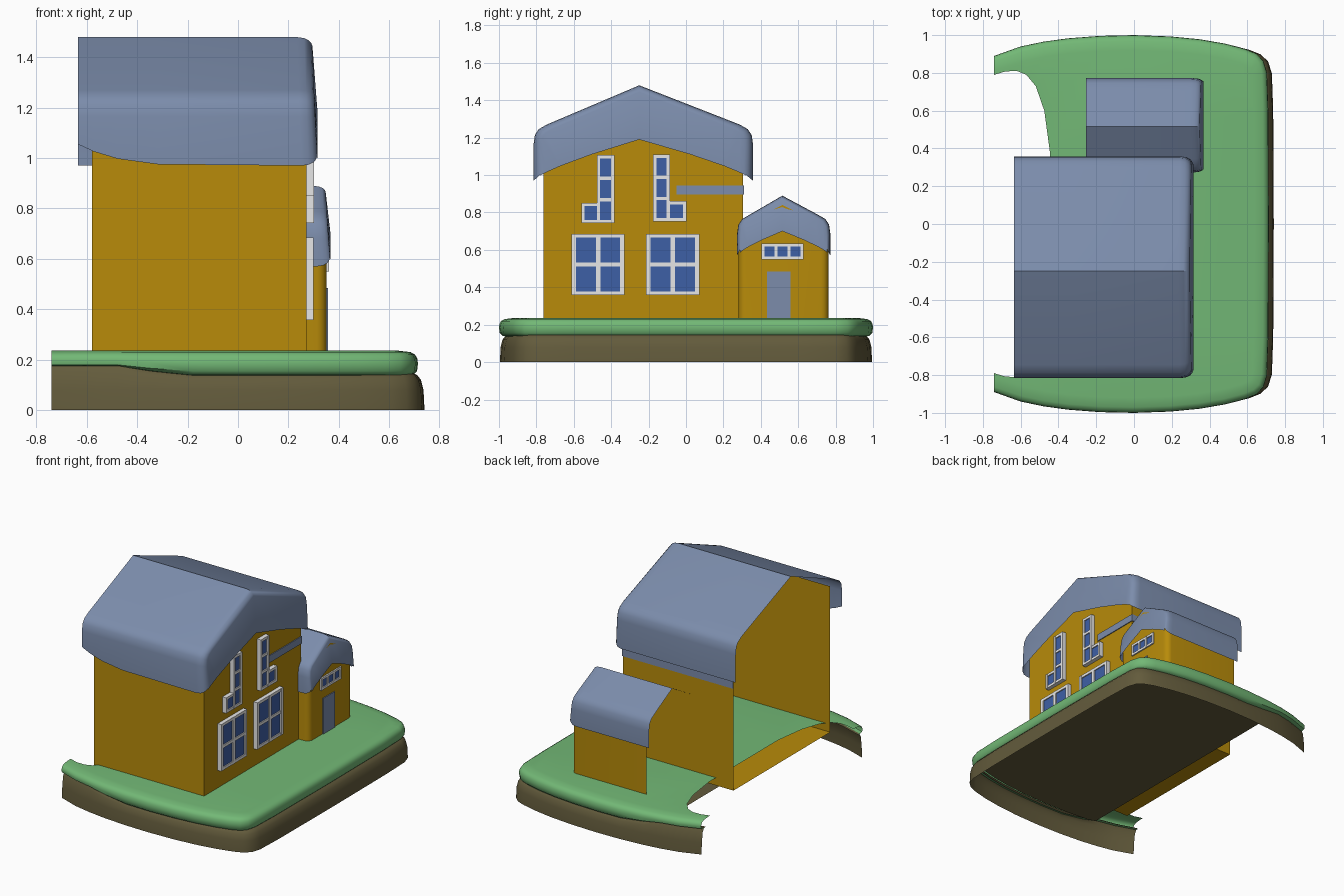
import bpy, bmesh, math
from mathutils import Vector

cube = bpy.data.objects.get("Cube")
if cube:
    bpy.data.objects.remove(cube)


def material(name, rgb):
    m = bpy.data.materials.new(name)
    m.use_nodes = True
    m.diffuse_color = (*rgb, 1)
    bsdf = next(n for n in m.node_tree.nodes if n.type == 'BSDF_PRINCIPLED')
    bsdf.inputs["Base Color"].default_value = (*rgb, 1)
    return m


GREEN = material("grass green", (0.17, 0.48, 0.18))
BROWN = material("earth brown", (0.125, 0.105, 0.045))
YELLOW = material("ochre wall", (0.48, 0.26, 0.003))
SLATE = material("slate blue", (0.20, 0.265, 0.41))
WHITE = material("frame white", (0.80, 0.80, 0.80))
GLASS = material("glass blue", (0.048, 0.115, 0.38))


def finish(bm, name, mats, smooth=None):
    bmesh.ops.recalc_face_normals(bm, faces=bm.faces[:])
    me = bpy.data.meshes.new(name)
    bm.to_mesh(me)
    bm.free()
    for m in mats:
        me.materials.append(m)
    ob = bpy.data.objects.new(name, me)
    bpy.context.collection.objects.link(ob)
    if smooth:
        bpy.ops.object.select_all(action='DESELECT')
        ob.select_set(True)
        bpy.context.view_layer.objects.active = ob
        bpy.ops.object.shade_smooth_by_angle(angle=math.radians(smooth))


def strips(bm, loops):
    """Bridge open rows of points with quads."""
    rows = [[bm.verts.new(p) for p in row] for row in loops]
    for a, b in zip(rows, rows[1:]):
        for i in range(len(a) - 1):
            bm.faces.new((a[i], a[i + 1], b[i + 1], b[i]))
    return rows


def box(bm, x0, x1, y0, y1, z0, z1, mat=0):
    vs = bmesh.ops.create_cube(bm, size=1)["verts"]
    for v in vs:
        v.co = Vector(((x0 + x1) / 2 + v.co.x * (x1 - x0),
                       (y0 + y1) / 2 + v.co.y * (y1 - y0),
                       (z0 + z1) / 2 + v.co.z * (z1 - z0)))
    for f in {f for v in vs for f in v.link_faces}:
        f.material_index = mat


# Rounded island outline, open at the back edge
half = [(-.74, .89), (-.6, .94), (-.48, .965), (-.35, .983), (-.18, .996), (0, 1), (.2, .993),
        (.36, .978), (.5, .955), (.61, .927), (.67, .903), (.71, .865), (.73, .8), (.737, .6)]
rim = half + [(.74, 0)] + [(x, -y) for x, y in reversed(half)]


def ring(inset, z, back_z=None, sx=1, sy=1):
    """Outline moved inward; sx narrows its +x end and sy its width."""
    row = []
    for i, (x, y) in enumerate(rim):
        a, b = rim[max(i - 1, 0)], rim[min(i + 1, len(rim) - 1)]
        t = Vector((b[0] - a[0], b[1] - a[1])).normalized()
        blend = min(1, max(0, (-.25 - x) / .22))
        h = z if back_z is None else z + (back_z - z) * blend
        px = -.74 if i in (0, len(rim) - 1) else x + t.y * inset
        row.append((px * sx if px > 0 else px, (y - t.x * inset) * sy, h))
    return row


# Grass sheet with a rolled rim and a scooped back edge
bm = bmesh.new()
levels = [(.05, .135, .175), (.02, .14, .176), (.004, .155, .18), (0, .185, .195), (.003, .205, .21),
          (.012, .22, .222), (.03, .23, .231), (.08, .236, .236)]
rows = strips(bm, [ring(d, z, bz, .965) for d, z, bz in levels])
scoop = [(-.74, .79), (-.68, .808), (-.62, .81), (-.57, .79), (-.52, .73), (-.475, .6), (-.445, .38)]
scoop = scoop + [(x, -y) for x, y in reversed(scoop)]
cut = [bm.verts.new((x, y, .236)) for x, y in reversed(scoop)]
top = bm.faces.new(rows[-1] + cut)
bmesh.ops.triangulate(bm, faces=[top])
finish(bm, "grass_top", [GREEN], 40)

# Earth skirt and underside plate
bm = bmesh.new()
skirt = [(.05, .15, .178), (.03, .14, .178), (.014, .12, .15), (.004, .08, .08), (0, 0, 0)]
strips(bm, [ring(d, z, bz, 1, .995) for d, z, bz in skirt])
finish(bm, "earth_rim", [BROWN], 50)
bm = bmesh.new()
bm.faces.new([bm.verts.new((max(x, -.4), y, z)) for x, y, z in ring(.09, .125) if x > -.55])
finish(bm, "earth_underside", [BROWN])


def walls(name, x0, x1, y0, y1, yr, z0, ze, zr, floor, corner=0):
    """Gabled walls, open at the back and under the roof."""
    bm = bmesh.new()
    prof = [(y0, ze), (y0, z0), (y1, z0), (y1, ze), (yr, zr)]
    back = [bm.verts.new((x0, *p)) for p in prof[:4]]
    front = [bm.verts.new((x1, *p)) for p in prof]
    bm.faces.new(front)
    for i in (0, 1, 2) if floor else (0, 2):
        bm.faces.new((back[i], back[i + 1], front[i + 1], front[i]))
    if corner:
        edges = [e for e in bm.edges if all(v in front for v in e.verts)
                 and abs(e.verts[0].co.y - e.verts[1].co.y) < 1e-5]
        bmesh.ops.bevel(bm, geom=edges, offset=corner, segments=4, profile=.5, affect='EDGES')
    finish(bm, name, [YELLOW], 35)


walls("house_walls", -.58, .272, -.763, .305, -.25, .182, 1.2, 1.43, True)
walls("porch_walls", -.23, .352, .281, .762, .515, .222, .72, .84, False, .04)


def roof(name, x0, x1, y0, y1, yr, zr, ze, zb, zl, r, lift):
    """Gabled cap with side skirts and a rounded, slightly leaning front band."""
    def side(ya):
        s = 1 if yr > ya else -1
        return [(ya, zb), (ya, ze - .05), (ya + s * .007, ze), (ya + s * .027, ze + .03),
                (ya + s * .07, ze + .055)]
    prof = side(y0) + [(yr, zr)] + side(y1)[::-1]

    def arch(ya):
        return [(ya + (yr - ya) * t, zb + (zl - zb) * t ** .75) for t in (.06, .08, .12, .25, .55)]
    lower = arch(y0) + [(yr, zl)] + arch(y1)[::-1]

    def section(x, k):
        lean = .018 if x > x1 - 2 * r else 0
        row = [(x - lean * (z - zb) / (zr - zb), yr + (y - yr) * (1 - k), zb + (z - zb) * (1 - k))
               for y, z in prof]
        for i in (0, -1):
            row[i] = (x, row[i][1], zb + k * .5)
        if x < 0:
            row[0] = (x, y0, zb + lift * (x / x0) ** 4)
        return row
    loops = [section(x0 * f, 0) for f in (1, .9, .75, .5)]
    loops += [section(x1 - r * f, k) for f, k in
              ((1.8, 0), (1, .008), (.5, .024), (.2, .045), (.05, .07))]
    loops.append([(x1, *p) for p in lower])
    bm = bmesh.new()
    strips(bm, loops)
    finish(bm, name, [SLATE], 38)


roof("house_roof", -.635, .315, -.815, .358, -.25, 1.48, 1.215, .97, 1.19, .035, .085)
roof("porch_roof", -.255, .367, .273, .772, .515, .89, .735, .57, .70, .03, 0)


def window(name, x, panels, w=.012, h=.01):
    """Panels are (y0, y1, z0, z1, columns, rows): glass plus frame bars."""
    bm = bmesh.new()
    for y0, y1, z0, z1, cols, rows_ in panels:
        box(bm, x - .03, x - .008, y0 + w, y1 - w, z0 + h, z1 - h, 1)
        for i in range(cols + 1):
            c = y0 + w + (y1 - y0 - 2 * w) * i / cols
            box(bm, x - .032, x, c - w, c + w, z0, z1)
        for j in range(rows_ + 1):
            c = z0 + h + (z1 - z0 - 2 * h) * j / rows_
            box(bm, x - .032, x - .001, y0, y1, c - h, c + h)
    finish(bm, name, [WHITE, GLASS])


# Facade windows
window("lower_window_front", .30, [(-.612, -.328, .358, .685, 2, 2)])
window("lower_window_rear", .30, [(-.215, .073, .358, .685, 2, 2)])
window("upper_window_front", .302, [(-.477, -.383, .743, 1.108, 1, 3),
                                    (-.56, -.459, .743, .852, 1, 1)], .009, .009)
window("upper_window_rear", .302, [(-.177, -.085, .753, 1.11, 1, 3),
                                   (-.103, .003, .753, .862, 1, 1)], .009, .009)
window("porch_window", .362, [(.403, .627, .55, .635, 3, 1)], .008, .008)

# Door and the trim band that turns the corner
bm = bmesh.new()
box(bm, .349, .358, .432, .56, .236, .485)
finish(bm, "porch_door", [SLATE])
bm = bmesh.new()
box(bm, .27, .278, -.05, .311, .895, .945)
box(bm, -.58, .278, .303, .311, .895, .945)
finish(bm, "trim_band", [SLATE])
